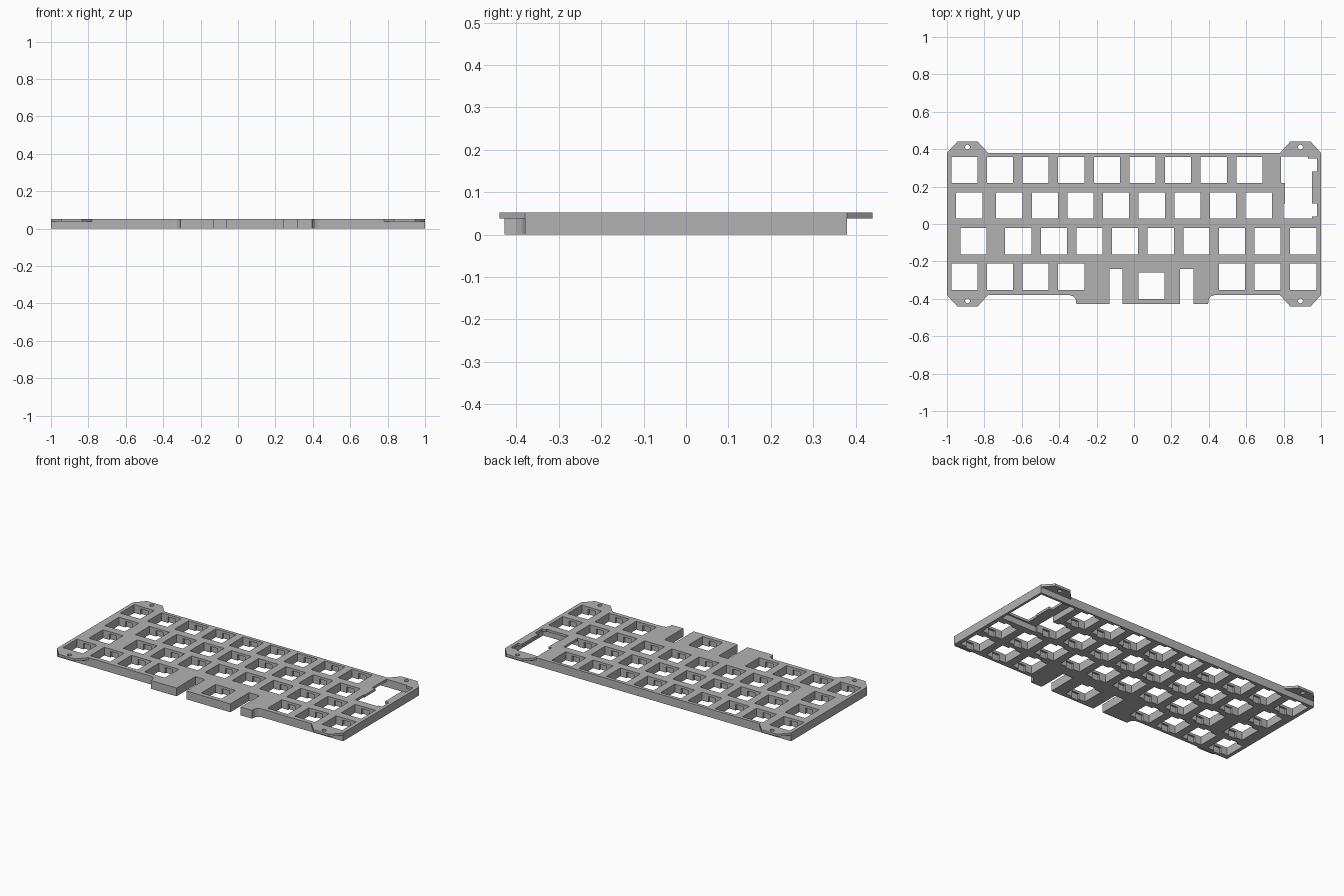
import bpy, math

cube = bpy.data.objects.get("Cube")
if cube:
    bpy.data.objects.remove(cube)

TOP, LIP = 0.0525, 0.0375      # plate top and underside of the thin lip
PITCH, KEY = 0.1905, 0.14      # key spacing and cut-out size
BACK = 0.38                    # y of the straight front and back walls

grey = bpy.data.materials.new("plate grey")
grey.use_nodes = True
colour = (0.45, 0.45, 0.45, 1)
grey.diffuse_color = colour
grey.node_tree.nodes["Principled BSDF"].inputs["Base Color"].default_value = colour


def prisms(name, shapes):
    """One object from (outline, z0, z1) prisms with counter-clockwise outlines."""
    verts, faces = [], []
    for outline, z0, z1 in shapes:
        s, n = len(verts), len(outline)
        verts += [(x, y, z0) for x, y in outline] + [(x, y, z1) for x, y in outline]
        faces.append([s + i for i in reversed(range(n))])
        faces.append([s + n + i for i in range(n)])
        for i in range(n):
            j = (i + 1) % n
            faces.append([s + i, s + j, s + n + j, s + n + i])
    mesh = bpy.data.meshes.new(name)
    mesh.from_pydata(verts, [], faces)
    mesh.materials.append(grey)
    obj = bpy.data.objects.new(name, mesh)
    bpy.context.collection.objects.link(obj)
    return obj


def rect(x0, x1, y0, y1):
    return [(x0, y0), (x1, y0), (x1, y1), (x0, y1)]


def centred(x, y, w, h):
    return rect(x - w / 2, x + w / 2, y - h / 2, y + h / 2)


def cut(target, name, shapes):
    cutter = prisms(name, shapes)
    cutter.hide_render = True
    mod = target.modifiers.new(name, 'BOOLEAN')
    mod.operation, mod.solver, mod.object = 'DIFFERENCE', 'EXACT', cutter
    bpy.context.view_layer.objects.active = target
    bpy.ops.object.modifier_apply(modifier=mod.name)
    bpy.data.objects.remove(cutter)


# Plate outline: four corner tabs and a front tongue
tab = [(1, BACK), (0.945, 0.44), (0.835, 0.44), (0.78, BACK)]
front_left = [(-x, -y) for x, y in tab]
front_right = [(x, -y) for x, y in reversed(tab)]
back_left = [(-x, y) for x, y in reversed(tab)]
tongue = [(-0.345, -0.38), (-0.325, -0.386), (-0.312, -0.40), (-0.308, -0.428),
          (0.396, -0.428), (0.40, -0.40), (0.412, -0.386), (0.43, -0.38)]
plate = prisms("keyboard_plate",
               [(front_left + tongue + front_right + tab + back_left, 0, TOP)])

# Thin the corner tabs from below
cut(plate, "tab_undercut",
    [(rect(x, x + 0.27, y, y + 0.1), -0.05, LIP)
     for x in (-1.03, 0.76) for y in (BACK, -BACK - 0.1)])

# Key positions, row by row
rows = [(-0.907, 9, 0.289), (-0.667, 8, 0.099), (-0.619, 9, -0.092),
        (-0.907, 4, -0.282), (0.524, 3, -0.282)]
keys = [(x + i * PITCH, y) for x, n, y in rows for i in range(n)]
keys += [(-0.881, 0.099), (-0.858, -0.092), (0.094, -0.33)]

# Clip notches under the lip, and the pocket below the large opening
notches = [(centred(x, y, 0.05, KEY + 0.024), -0.05, LIP) for x, y in keys]
pocket = [(rect(0.735, 0.985, 0.02, 0.365), -0.05, LIP)]
cut(plate, "underside_cuts", notches + pocket)

# Through cuts: key holes, stabiliser slots, large opening, screw holes
holes = [centred(x, y, KEY, KEY) for x, y in keys]
holes += [rect(-0.13, -0.062, -0.5, -0.24), rect(0.246, 0.318, -0.5, -0.24)]
holes.append([(0.80, 0.03), (0.952, 0.03), (0.952, 0.04), (0.978, 0.04), (0.978, 0.11),
              (0.952, 0.11), (0.952, 0.28), (0.978, 0.28), (0.978, 0.35), (0.93, 0.35),
              (0.93, 0.36), (0.785, 0.36), (0.785, 0.219), (0.807, 0.219),
              (0.807, 0.11), (0.80, 0.11)])
for sx in (-1, 1):
    for sy in (-1, 1):
        holes.append([(sx * 0.89 + 0.013 * math.cos(a), sy * 0.411 + 0.013 * math.sin(a))
                      for a in (i * math.tau / 24 for i in range(24))])
cut(plate, "through_cuts", [(h, -0.1, 0.1) for h in holes])
